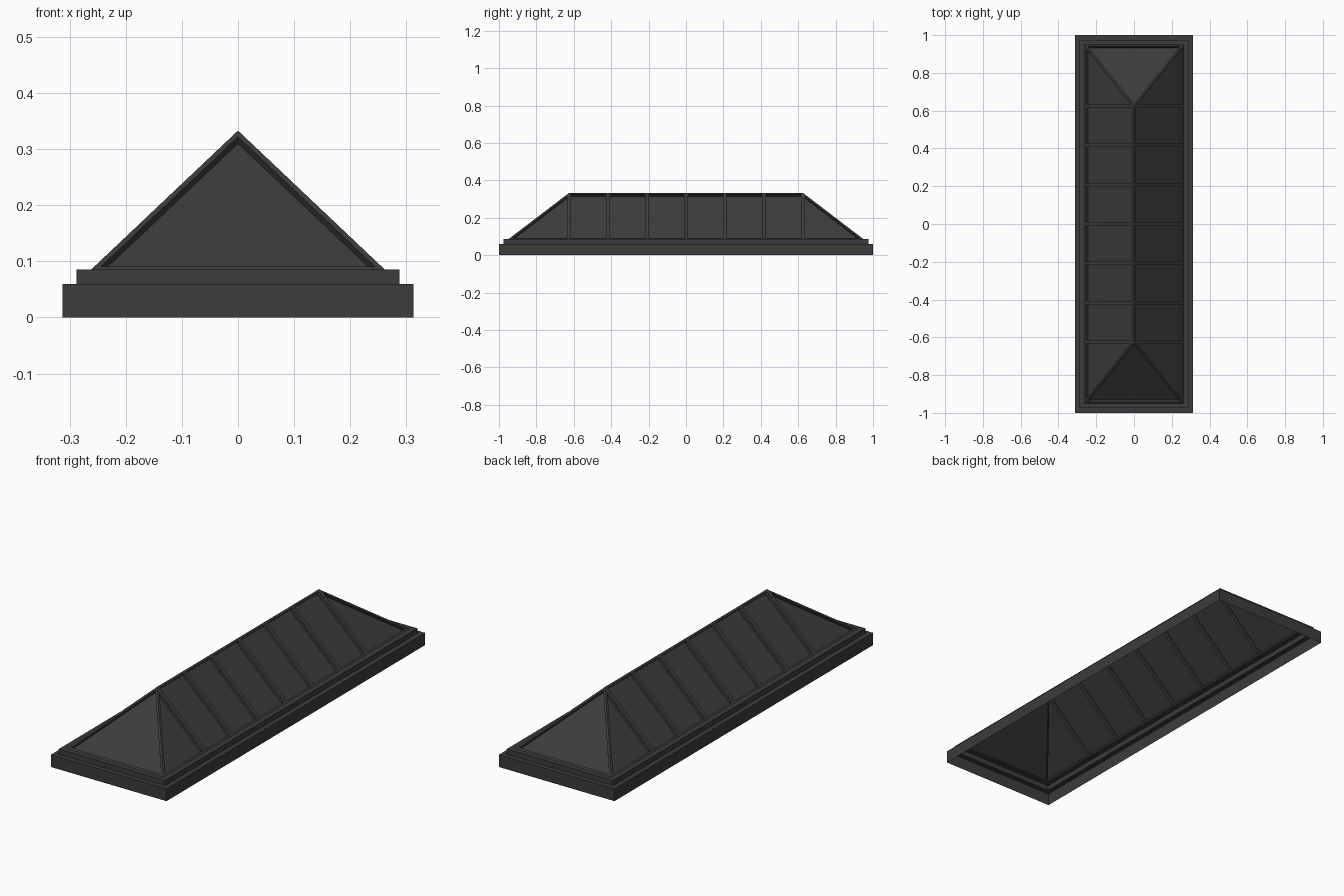
import bpy, bmesh

if "Cube" in bpy.data.objects:
    bpy.data.objects.remove(bpy.data.objects["Cube"])

dark = bpy.data.materials.new("dark_metal")
dark.diffuse_color = (0.045, 0.045, 0.045, 1)
dark.use_nodes = True
dark.node_tree.nodes["Principled BSDF"].inputs["Base Color"].default_value = dark.diffuse_color


def finish(name, bm):
    me = bpy.data.meshes.new(name)
    bm.to_mesh(me)
    bm.free()
    me.materials.append(dark)
    ob = bpy.data.objects.new(name, me)
    bpy.context.collection.objects.link(ob)
    return ob


def stepped_shell(name, rings):
    """Open rectangular shell through rings of (half x, half y, z)."""
    bm = bmesh.new()
    loops = [[bm.verts.new(p) for p in ((-x, -y, z), (x, -y, z), (x, y, z), (-x, y, z))]
             for x, y, z in rings]
    for a, b in zip(loops, loops[1:]):
        for i in range(4):
            j = (i + 1) % 4
            bm.faces.new((a[i], a[j], b[j], b[i]))
    return finish(name, bm)


EX, EY, EZ = 0.262, 0.95, 0.085      # eaves
RY, RZ = 0.625, 0.333                # ridge
BAYS = 6

# Curb and stepped flashing, open underneath
stepped_shell("curb", [(0.313, 1.0, 0), (0.313, 1.0, 0.06), (0.288, 0.975, 0.06)])
stepped_shell("flashing_step", [(0.288, 0.975, 0.06), (0.288, 0.975, EZ), (EX, EY, EZ)])

# Hipped roof split into bays
bm = bmesh.new()
ys = [-RY + 2 * RY * i / BAYS for i in range(BAYS + 1)]
ridge = [bm.verts.new((0, y, RZ)) for y in ys]
eaves = {s: [bm.verts.new((s * EX, y, EZ)) for y in [-EY] + ys + [EY]] for s in (-1, 1)}
for s in (-1, 1):
    e = eaves[s]
    bays = [(e[i + 1], e[i + 2], ridge[i + 1], ridge[i]) for i in range(BAYS)]
    bays += [(e[0], e[1], ridge[0]), (e[-2], e[-1], ridge[-1])]
    for f in bays:
        bm.faces.new(f if s > 0 else f[::-1])
bm.faces.new((eaves[-1][0], eaves[1][0], ridge[0]))
bm.faces.new((eaves[1][-1], eaves[-1][-1], ridge[-1]))
bm.normal_update()

# Glazing bars: inset every pane, then sink it straight inwards
panes = bm.faces[:]
bmesh.ops.inset_individual(bm, faces=panes, thickness=0.01, use_even_offset=True)
bmesh.ops.inset_individual(bm, faces=panes, thickness=0.0, depth=-0.015)
finish("glazed_roof", bm)
